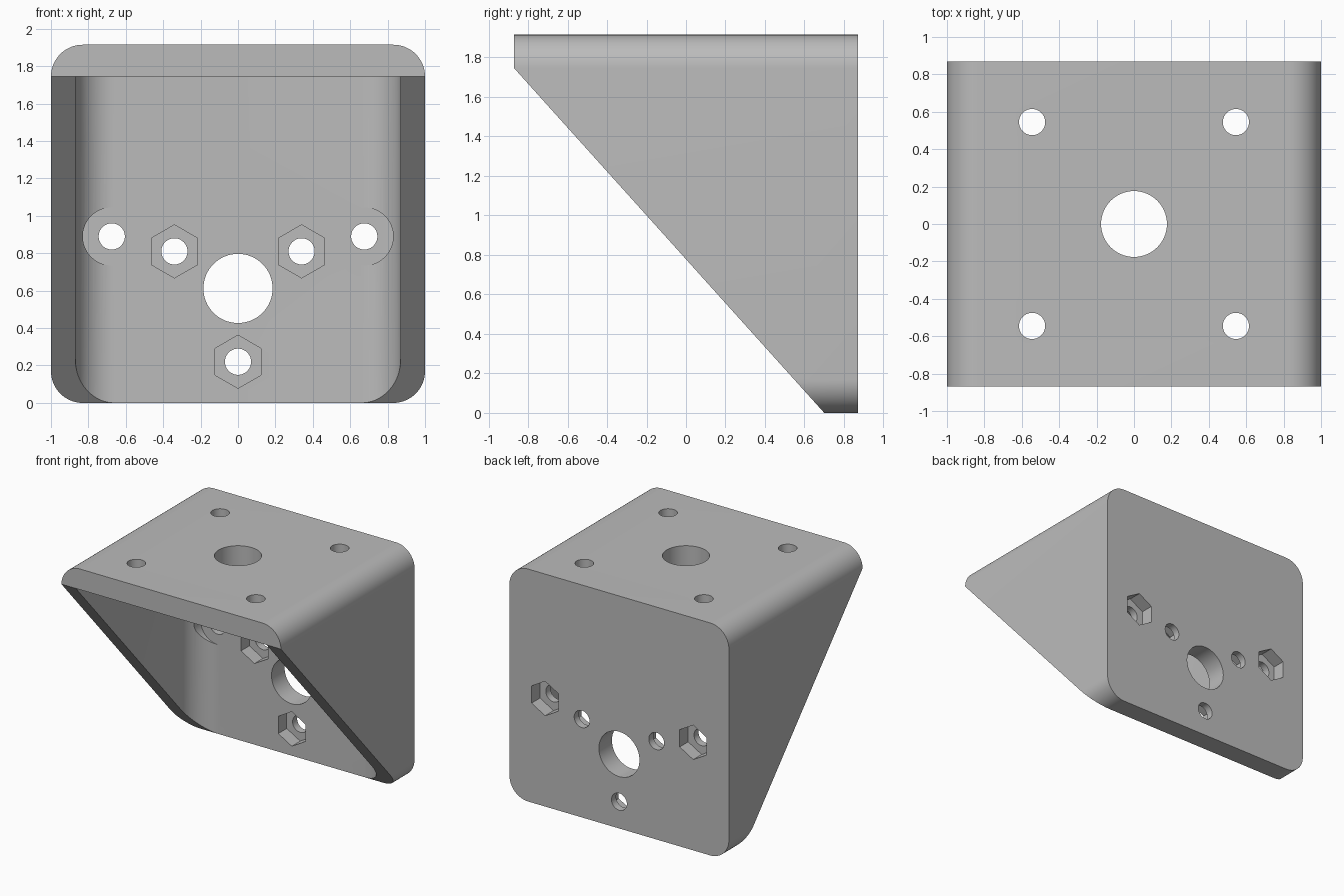
import bpy
import bmesh
from math import cos, sin, pi, radians
from mathutils import Vector

if "Cube" in bpy.data.objects:
    bpy.data.objects.remove(bpy.data.objects["Cube"], do_unlink=True)

W, D, H = 1.0, 0.87, 1.915       # half width, half depth, height
WALL, SIDE, R = 0.17, 0.13, 0.17
BACK = D - WALL                  # inner face of the back plate
CEIL = H - WALL                  # underside of the top plate

grey = bpy.data.materials.new("Light grey")
grey.use_nodes = True
colour = (0.5, 0.5, 0.5, 1)
grey.diffuse_color = colour
grey.node_tree.nodes["Principled BSDF"].inputs["Base Color"].default_value = colour


def prism(name, points, axis, start, end):
    """Extrude a 2D outline along an axis; the outline uses the other two axes in order."""
    def place(p, t):
        v = list(p)
        v.insert("XYZ".index(axis), t)
        return Vector(v)
    bm = bmesh.new()
    face = bm.faces.new([bm.verts.new(place(p, start)) for p in points])
    solid = bmesh.ops.extrude_face_region(bm, geom=[face])
    shift = place((0, 0), end - start)
    verts = [g for g in solid["geom"] if isinstance(g, bmesh.types.BMVert)]
    bmesh.ops.translate(bm, verts=verts, vec=shift)
    bmesh.ops.recalc_face_normals(bm, faces=bm.faces[:])
    mesh = bpy.data.meshes.new(name)
    bm.to_mesh(mesh)
    bm.free()
    mesh.materials.append(grey)
    obj = bpy.data.objects.new(name, mesh)
    bpy.context.collection.objects.link(obj)
    return obj


def arc(cx, cy, r, first, last, steps=16):
    angles = [radians(first + (last - first) * i / steps) for i in range(steps + 1)]
    return [(cx + r * cos(a), cy + r * sin(a)) for a in angles]


def disc(cx, cy, r, sides=48):
    # Starts at the top, so six sides give an upright hexagon
    return [(cx + r * sin(2 * pi * i / sides), cy + r * cos(2 * pi * i / sides))
            for i in range(sides)]


# Rounded block
x, top = W - R, H - R
outline = (arc(x, top, R, 0, 90) + arc(-x, top, R, 90, 180)
           + arc(-x, R, R, 180, 270) + arc(x, R, R, 270, 360))
bracket = prism("angle_bracket", outline, "Y", -D, D)

cutters = []


def cut(*args):
    cutters.append(prism(*args))


# Diagonal cut leaving the triangular side walls
slope = CEIL / (BACK + D)
low, high = -0.3, CEIL + 0.3 * slope
cut("diagonal_cutter", [(BACK + 0.3, -0.3 * slope), (-D - 0.3, high), (-D - 0.3, -0.3 * slope)],
    "X", -1.5, 1.5)

# Inner cavity with rounded upright corners
inner, r = W - SIDE, 0.21
cavity = ([(-inner, -1.5), (inner, -1.5)] + arc(inner - r, BACK - r, r, 0, 90)
          + arc(r - inner, BACK - r, r, 90, 180))
cut("cavity_cutter", cavity, "Z", -0.5, CEIL)

# Top plate holes
cut("top_bore_cutter", disc(0, 0, 0.176, 64), "Z", CEIL - 0.1, H + 0.1)
for sx in (-1, 1):
    for sy in (-1, 1):
        cut("top_screw_cutter", disc(sx * 0.545, sy * 0.545, 0.07), "Z", CEIL - 0.1, H + 0.1)

# Back plate holes: nut pockets inside for the inner three, outside for the outer two
HOLE, NUT, POCKET = 0.07, 0.142, 0.11
cut("back_bore_cutter", disc(0, 0.612, 0.185, 64), "Y", BACK - 0.1, D + 0.1)
for px, pz in ((-0.34, 0.81), (0.34, 0.81), (0, 0.22)):
    cut("back_screw_cutter", disc(px, pz, HOLE), "Y", BACK - 0.1, D + 0.1)
    cut("inner_nut_cutter", disc(px, pz, NUT, 6), "Y", BACK - 0.1, BACK + POCKET)
for px in (-0.675, 0.675):
    cut("spot_face_cutter", disc(px, 0.89, 0.155, 64), "Y", 0.3, BACK)
    cut("outer_screw_cutter", disc(px, 0.89, HOLE), "Y", 0.3, D + 0.1)
    cut("outer_nut_cutter", disc(px, 0.89, NUT, 6), "Y", D - POCKET, D + 0.1)

# Apply the cuts and remove the cutters
for cutter in cutters:
    mod = bracket.modifiers.new(cutter.name, "BOOLEAN")
    mod.operation = "DIFFERENCE"
    mod.solver = "EXACT"
    mod.object = cutter
bpy.context.view_layer.update()
graph = bpy.context.evaluated_depsgraph_get()
result = bpy.data.meshes.new_from_object(bracket.evaluated_get(graph))
bracket.modifiers.clear()
bracket.data = result
for cutter in cutters:
    bpy.data.objects.remove(cutter, do_unlink=True)
result.materials.clear()
result.materials.append(grey)
for poly in result.polygons:
    poly.material_index = 0

bpy.ops.object.select_all(action="DESELECT")
bracket.select_set(True)
bpy.context.view_layer.objects.active = bracket
bpy.ops.object.shade_smooth_by_angle(angle=radians(30))
